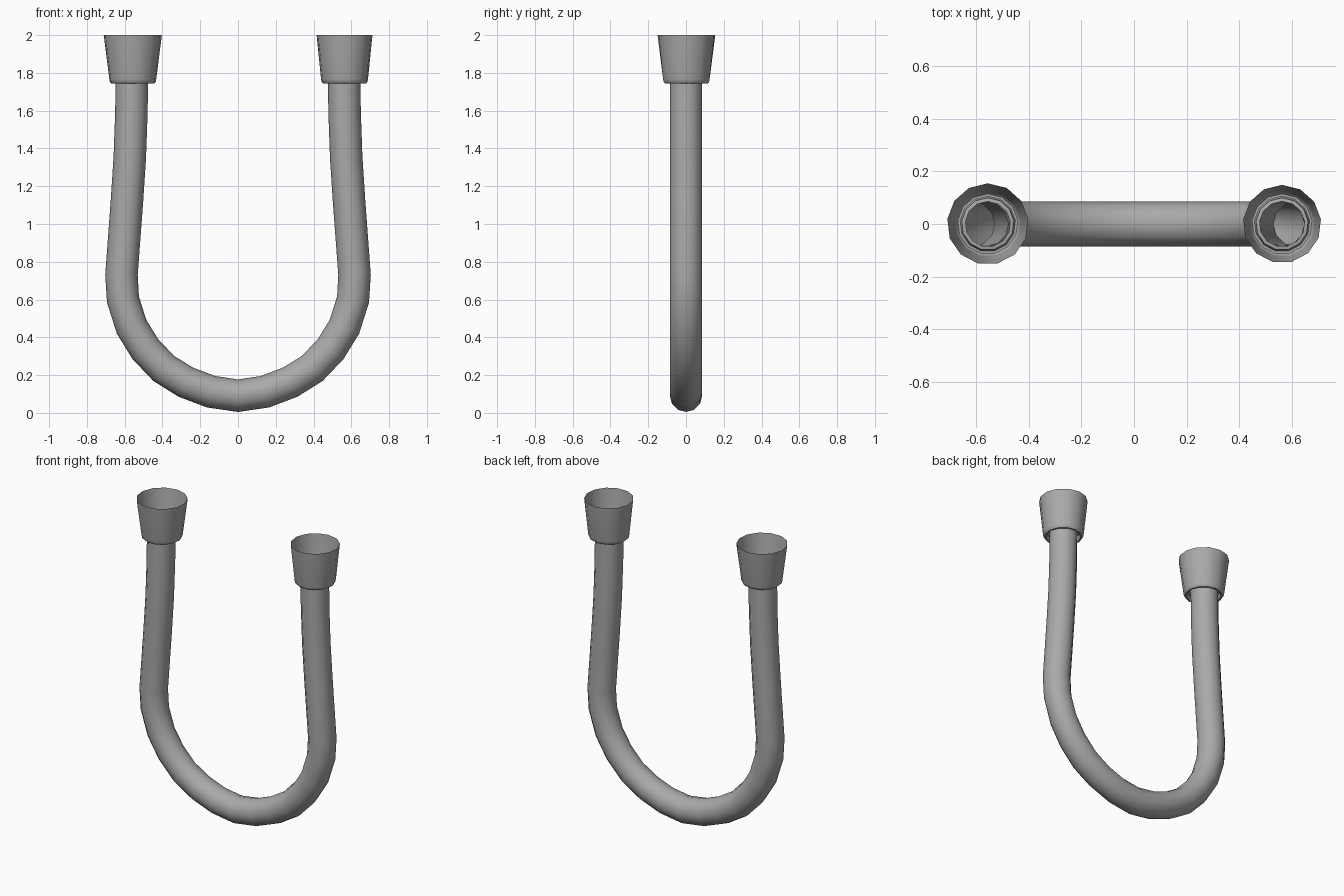
import bpy, bmesh, math

cube = bpy.data.objects.get("Cube")
if cube:
    bpy.data.objects.remove(cube, do_unlink=True)

grey = bpy.data.materials.new("plain grey")
grey.use_nodes = True
colour = (0.4, 0.4, 0.4, 1)
grey.diffuse_color = colour
grey.node_tree.nodes["Principled BSDF"].inputs["Base Color"].default_value = colour


def smooth(obj, degrees):
    bpy.ops.object.select_all(action='DESELECT')
    obj.select_set(True)
    bpy.context.view_layer.objects.active = obj
    bpy.ops.object.shade_smooth_by_angle(angle=math.radians(degrees))


# Hollow bent hose: half of the centre line, mirrored to the other side
half = [(0.563, 1.78), (0.564, 1.6), (0.573, 1.35), (0.588, 1.12), (0.617, 0.73),
        (0.609, 0.6), (0.563, 0.455), (0.49, 0.337), (0.393, 0.235),
        (0.277, 0.163), (0.143, 0.112)]
path = half + [(0, 0.091)] + [(-x, z) for x, z in reversed(half)]
curve = bpy.data.curves.new("hose", 'CURVE')
curve.dimensions = '3D'
curve.bevel_depth = 0.086
curve.bevel_resolution = 4
spline = curve.splines.new('POLY')
spline.points.add(len(path) - 1)
for point, (x, z) in zip(spline.points, path):
    point.co = (x, 0, z, 1)
hose = bpy.data.objects.new("hose", curve)
bpy.context.collection.objects.link(hose)
bpy.ops.object.select_all(action='DESELECT')
hose.select_set(True)
bpy.context.view_layer.objects.active = hose
bpy.ops.object.convert(target='MESH')
hose = bpy.context.object
hose.data.materials.clear()
hose.data.materials.append(grey)
smooth(hose, 40)


# Flared cup, open at the top, with a rounded lip and a recessed floor
def make_cup(name, x, rim):
    profile = [(rim, 2.0), (0.125, 1.766), (0.122, 1.752), (0.115, 1.745),
               (0.106, 1.745), (0.102, 1.752), (0.1, 1.775), (0.086, 1.778)]
    sides = 13
    bm = bmesh.new()
    rings = []
    for r, z in profile:
        angles = [math.pi / 2 + math.tau * i / sides for i in range(sides)]
        rings.append([bm.verts.new((r * math.cos(a), r * math.sin(a), z)) for a in angles])
    for upper, lower in zip(rings, rings[1:]):
        for i in range(sides):
            j = (i + 1) % sides
            bm.faces.new((upper[i], lower[i], lower[j], upper[j]))
    mesh = bpy.data.meshes.new(name)
    bm.to_mesh(mesh)
    bm.free()
    mesh.materials.append(grey)
    cup = bpy.data.objects.new(name, mesh)
    cup.location.x = x
    bpy.context.collection.objects.link(cup)
    smooth(cup, 40)


make_cup("right_cup", -0.557, 0.155)
make_cup("left_cup", 0.564, 0.149)
